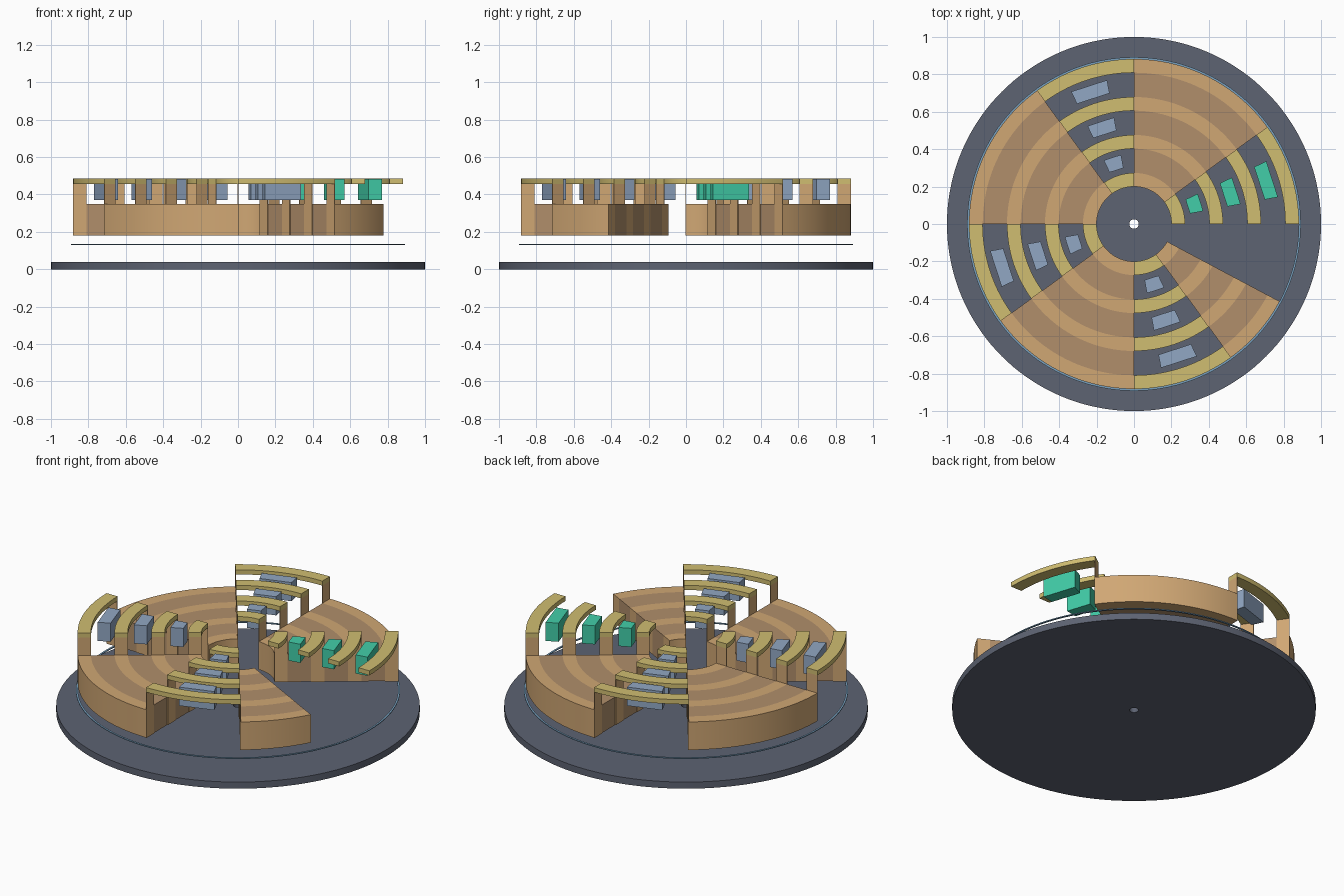
import bpy, bmesh
from math import radians, degrees, cos, sin

cube = bpy.data.objects.get("Cube")
if cube:
    bpy.data.objects.remove(cube, do_unlink=True)


def linear(c):
    c /= 255
    return c / 12.92 if c <= 0.04045 else ((c + 0.055) / 1.055) ** 2.4


def material(name, *rgb):
    mat = bpy.data.materials.new(name)
    mat.use_nodes = True
    colour = [linear(c) for c in rgb] + [1]
    mat.diffuse_color = colour
    mat.node_tree.nodes["Principled BSDF"].inputs["Base Color"].default_value = colour
    return mat


slate = material("slate", 93, 99, 114)
light_wood = material("light_wood", 208, 167, 116)
dark_wood = material("dark_wood", 177, 143, 107)
gold = material("pale_gold", 208, 189, 113)
blue = material("dusty_blue", 145, 167, 195)
green = material("sea_green", 66, 206, 169)
ring_blue = material("ring_blue", 120, 160, 190)


def arc(name, mat, r0, r1, a0, a1, z0, z1, segments=None):
    """Solid swept around z between two radii, two angles and two heights."""
    full = a1 - a0 >= 360
    n = segments or max(2, round((a1 - a0) / 2.5))
    bm = bmesh.new()
    rows = []
    for i in range(n if full else n + 1):
        a = radians(a0 + (a1 - a0) * i / n)
        rows.append([bm.verts.new((r * cos(a), r * sin(a), z))
                     for r, z in ((r0, z0), (r1, z0), (r1, z1), (r0, z1))])
    pairs = list(zip(rows, rows[1:]))
    if full:
        pairs.append((rows[-1], rows[0]))
    else:
        bm.faces.new(rows[0])
        bm.faces.new(rows[-1][::-1])
    for p, q in pairs:
        for k in range(4):
            m = (k + 1) % 4
            bm.faces.new((p[k], q[k], q[m], p[m]))
    bmesh.ops.recalc_face_normals(bm, faces=bm.faces)
    mesh = bpy.data.meshes.new(name)
    bm.to_mesh(mesh)
    bm.free()
    mesh.materials.append(mat)
    obj = bpy.data.objects.new(name, mesh)
    bpy.context.collection.objects.link(obj)
    if not segments:
        bpy.ops.object.select_all(action='DESELECT')
        obj.select_set(True)
        bpy.context.view_layer.objects.active = obj
        bpy.ops.object.shade_smooth_by_angle(angle=radians(30))
    return obj


# Base disc with a small centre hole, and the thin ring floating above it
arc("base_disc", slate, 0.025, 1.0, 0, 360, 0, 0.04)
arc("thin_ring", ring_blue, 0.881, 0.892, 0, 360, 0.13, 0.135)

PITCH, WIDTH, INNER = 0.203, 0.073, 0.2
rails = [(INNER + PITCH * i, INNER + PITCH * i + WIDTH) for i in range(4)]
gaps = [(a[1], b[0]) for a, b in zip(rails, rails[1:])]
FLOOR, DECK, BEAM, TOP = 0.18, 0.35, 0.457, 0.485

for quarter in range(4):
    start = 90 * quarter
    mid = start + 36
    end = 332 if quarter == 3 else start + 90
    tag = str(quarter + 1)

    # Striped wooden wedge
    for i, (r0, r1) in enumerate(rails):
        arc(f"wedge_{tag}_light_band_{i + 1}", light_wood, r0, r1, mid, end, FLOOR, DECK)
    for i, (r0, r1) in enumerate(gaps):
        arc(f"wedge_{tag}_dark_band_{i + 1}", dark_wood, r0, r1, mid, end, FLOOR, DECK)

    # Raised curved beams on thin upright fins
    for i, (r0, r1) in enumerate(rails):
        arc(f"beam_{tag}_{i + 1}", gold, r0, r1, start, mid, BEAM, TOP)
        fin = degrees(0.004 / r1)
        arc(f"end_fin_{tag}_{i + 1}", light_wood, r0, r1, mid - fin, mid, FLOOR, BEAM, 1)
        if quarter:
            arc(f"start_fin_{tag}_{i + 1}", light_wood, r0, r1, start, start + fin, FLOOR, BEAM, 1)

    # Floating blocks between the beams
    for i, (r0, r1) in enumerate(gaps):
        c = (r0 + r1) / 2 + 0.003
        arc(f"block_{tag}_{i + 1}", blue if quarter else green,
            c - 0.036, c + 0.036, start + 10.6, start + 25.4, 0.37, 0.483, 1)
